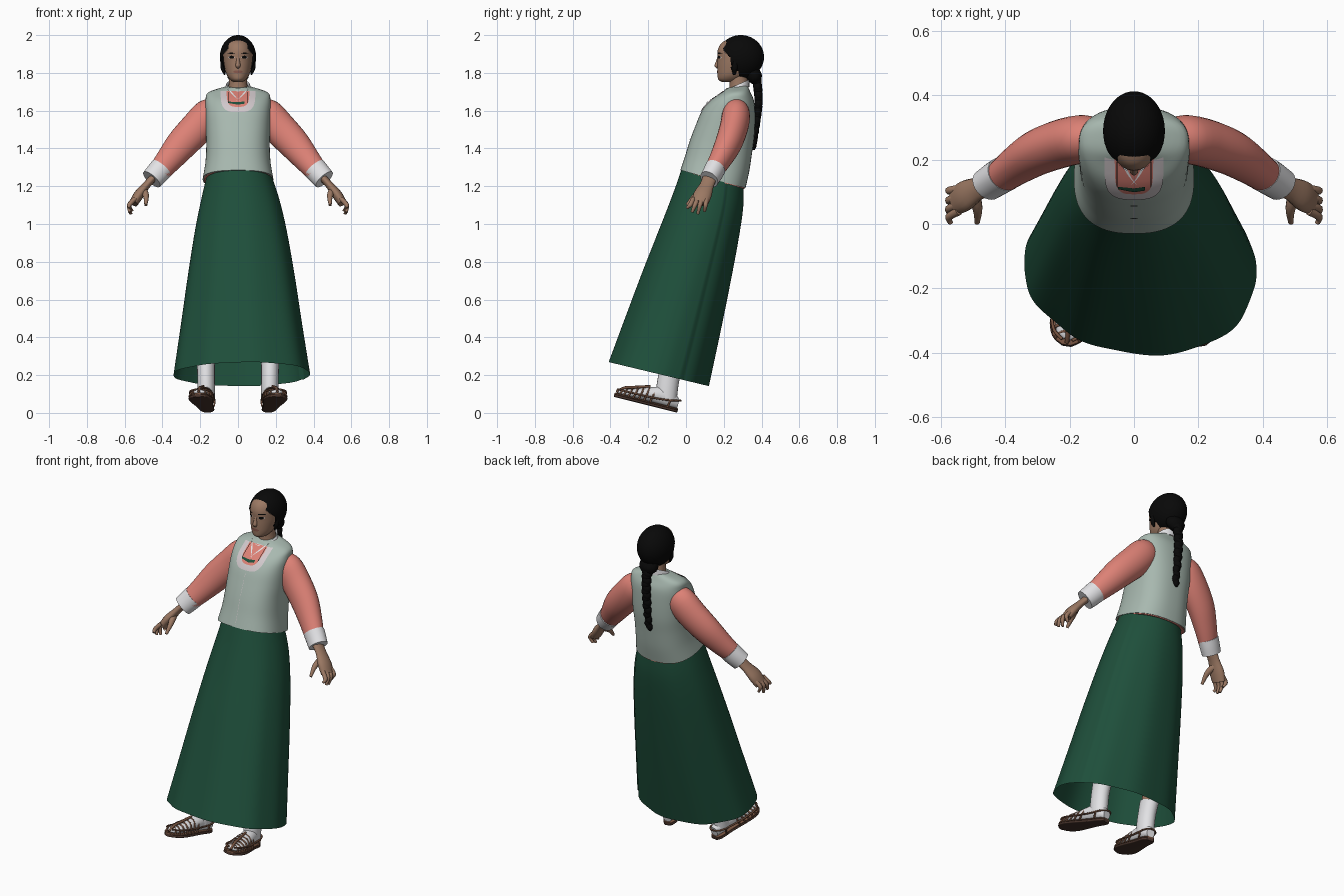
import bpy, bmesh, math
from mathutils import Vector
from mathutils.bvhtree import BVHTree

if "Cube" in bpy.data.objects:
    bpy.data.objects.remove(bpy.data.objects["Cube"])

def material(name, r, g, b):
    m = bpy.data.materials.new(name)
    m.diffuse_color = (r, g, b, 1)
    m.use_nodes = True
    m.node_tree.nodes["Principled BSDF"].inputs["Base Color"].default_value = m.diffuse_color
    return m

GREEN = material("skirt green", .013, .077, .043)
MINT = material("vest mint", .39, .48, .43)
CORAL = material("sleeve coral", .72, .22, .18)
WHITE = material("cotton white", .76, .76, .78)
TRIM = material("trim pale grey", .64, .58, .60)
SKIN = material("skin", .33, .19, .125)
HAIR = material("hair black", .0025, .0025, .0025)
STRAW = material("sandal straw", .18, .085, .05)
SOLE = material("sole brown", .07, .037, .027)
LIP = material("lip", .25, .10, .075)

def spow(v, p):
    return math.copysign(abs(v) ** p, v)

def finish(name, bm, mat, sharp=50):
    me = bpy.data.meshes.new(name)
    bm.to_mesh(me)
    bm.free()
    me.materials.append(mat)
    me.shade_smooth()
    me.set_sharp_from_angle(angle=math.radians(sharp))
    ob = bpy.data.objects.new(name, me)
    bpy.context.collection.objects.link(ob)
    return ob

def spline(keys, n):
    """Catmull-Rom resampling of equal-length tuples."""
    out, last = [], len(keys) - 1
    for i in range(last):
        p = [keys[max(0, min(last, i + k))] for k in (-1, 0, 1, 2)]
        for j in range(n + (i == last - 1)):
            t = j / n
            out.append([b + .5 * t * (c - a + t * (2*a - 5*b + 4*c - d + t * (3*b - 3*c + d - a)))
                        for a, b, c, d in zip(*p)])
    return out

def loft(name, keys, mat, segs=32, steps=4, p=1, caps=(True, True), shape=None):
    """Skin rings given as centre, first axis, second axis."""
    bm, rings = bmesh.new(), []
    rows = spline(keys, steps)
    for i, k in enumerate(rows):
        c, A, B = Vector(k[:3]), Vector(k[3:6]), Vector(k[6:9])
        ring = []
        for j in range(segs):
            a = 2 * math.pi * j / segs
            m = shape(a, i / (len(rows) - 1)) if shape else 1
            ring.append(bm.verts.new(c + m * (A * spow(math.cos(a), p) + B * spow(math.sin(a), p))))
        rings.append(ring)
    for r, q in zip(rings, rings[1:]):
        for j in range(segs):
            bm.faces.new((r[j], r[(j + 1) % segs], q[(j + 1) % segs], q[j]))
    for use, r in zip(caps, (rings[0], rings[-1])):
        if use:
            bm.faces.new(r)
    bmesh.ops.recalc_face_normals(bm, faces=bm.faces)
    return finish(name, bm, mat)

def bands(rows):
    """Body rings from front point, back point, half width and x offset."""
    return [(cx, (yf + yb) / 2, (zf + zb) / 2, 0, (yf - yb) / 2, (zf - zb) / 2, rx, 0, 0)
            for yf, zf, yb, zb, rx, cx in rows]

def tube(name, pts, mat, flat=(1, 1), ref=(0, 1, 0), segs=12, steps=4):
    """Tube through (x, y, z, radius) points; second axis lies near ref."""
    keys = []
    for i, q in enumerate(pts):
        t = (Vector(pts[min(i + 1, len(pts) - 1)][:3]) - Vector(pts[max(i - 1, 0)][:3])).normalized()
        A = t.cross(Vector(ref)).normalized()
        B = A.cross(t)
        keys.append((*q[:3], *(A * q[3] * flat[0]), *(B * q[3] * flat[1])))
    return loft(name, keys, mat, segs, steps)

def decal(name, target, rows, mat, off=.003, cross=6):
    """Thin plate projected from the front; rows are pairs of (x, z) points."""
    me = target.data
    tree = BVHTree.FromPolygons([v.co for v in me.vertices], [f.vertices for f in me.polygons])
    bm, grid = bmesh.new(), []
    for (x0, z0), (x1, z1) in rows:
        line = []
        for k in range(cross + 1):
            x, z = x0 + (x1 - x0) * k / cross, z0 + (z1 - z0) * k / cross
            hit = tree.ray_cast(Vector((x, -1, z)), Vector((0, 1, 0)))[0]
            line.append(bm.verts.new((x, (hit.y if hit else .24) - off, z)))
        grid.append(line)
    for r, q in zip(grid, grid[1:]):
        for k in range(cross):
            bm.faces.new((r[k], r[k + 1], q[k + 1], q[k]))
    bm.normal_update()
    if sum(f.normal.y for f in bm.faces) > 0:
        bmesh.ops.reverse_faces(bm, faces=bm.faces)
    finish(name, bm, mat)

def oval(cx, cz, w, h):
    ts = [math.pi * (i + .2) / 10.4 for i in range(11)]
    return [((cx - w * math.cos(t), cz - h * math.sin(t)), (cx - w * math.cos(t), cz + h * math.sin(t))) for t in ts]

# Skirt: wide wrap with soft folds and an overlapping edge on one side
def folds(a, t):
    k = 1 - t
    m = 1 + k * .012 * math.sin(9 * a)
    if math.cos(a) > 0:
        m += k * .055 * math.sin(2 * a)
    d = math.radians(115) - a
    return m + (.03 * (1 - d / .9) if 0 < d < .9 else 0)

loft("skirt", bands([(-.405, .268, .12, .142, .358, .013), (-.313, .52, .18, .42, .318, .013),
                     (-.22, .77, .235, .69, .28, .013), (-.13, 1.0, .28, .93, .241, .012),
                     (-.065, 1.17, .303, 1.09, .205, .01), (-.02, 1.3, .305, 1.21, .17, .005)]),
     GREEN, 120, 5, .95, (False, True), folds)

# Vest, with the jacket hem peeking out below it
vest = loft("vest", bands([(-.03, 1.285, .315, 1.19, .187, 0), (-.005, 1.36, .335, 1.28, .173, 0),
                           (.02, 1.44, .35, 1.38, .168, 0), (.05, 1.52, .362, 1.47, .17, 0),
                           (.085, 1.6, .365, 1.57, .172, 0), (.13, 1.655, .36, 1.65, .172, 0),
                           (.19, 1.695, .34, 1.70, .156, 0), (.215, 1.72, .325, 1.735, .06, 0)]),
            MINT, 64, 5, .8)
loft("jacket_hem", bands([(-.02, 1.283, .311, 1.185, .181, 0), (-.018, 1.31, .31, 1.22, .17, 0)]),
     CORAL, 64, 2, .8)

# Neck opening: jacket front, pale border, white lapels, cord and ribbon
us = [math.pi * (1 + i / 24) for i in range(25)]
def u_pt(t, w, h):
    return (w * spow(math.cos(t), .6), 1.705 + h * spow(math.sin(t), .6))
decal("jacket_front", vest, [((-x, z), (x, z)) for x, z in
      [(.03, 1.612), (.055, 1.622), (.062, 1.64), (.062, 1.66), (.062, 1.68), (.06, 1.705)]], CORAL, .003, 12)
decal("neck_border", vest, [(u_pt(t, .06, .085), u_pt(t, .092, .113)) for t in us], TRIM, .006)
for s in (1, -1):
    decal("lapel", vest, [((s * x, z), (s * (x + .026), z + .02)) for x, z in
                          [(-.01, 1.652), (.006, 1.667), (.02, 1.684), (.034, 1.70)]], WHITE, .006)
    decal("cord", vest, [((s * .051, z), (s * .054, z)) for z in (1.64, 1.66, 1.68, 1.70)], HAIR, .005, 1)
decal("ribbon", vest, [((-.05, 1.64), (-.05, 1.648)), ((0, 1.632), (0, 1.645)), ((.035, 1.637), (.035, 1.649))],
      GREEN, .009)
decal("vest_seam", vest, [((-.001, z / 100), (.001, z / 100)) for z in range(130, 159, 2)], TRIM, .001, 1)
for z in (1.45, 1.55):
    decal("vest_button", vest, oval(0, z, .012, .005), MINT, .006)

# Neck and collar
tube("neck", [(0, .28, 1.67, .058), (0, .28, 1.73, .05), (0, .275, 1.80, .046)], SKIN, segs=20)
loft("collar", bands([(.19, 1.70, .335, 1.725, .075, 0), (.215, 1.712, .335, 1.765, .062, 0)]), WHITE,
     caps=(True, False))

# Head and face
head = loft("head", bands([(f, z, b, z, w, 0) for z, f, b, w in
            [(1.752, .19, .25, .022), (1.765, .171, .29, .042), (1.79, .167, .32, .06), (1.83, .166, .35, .071),
             (1.87, .167, .37, .077), (1.92, .168, .38, .078), (1.96, .19, .37, .062), (1.985, .24, .34, .03)]]),
            SKIN, 40, 4)
tube("nose", [(0, .174, 1.885, .007), (0, .169, 1.86, .010), (0, .164, 1.838, .013), (0, .171, 1.827, .008)], SKIN)
decal("mouth", head, oval(0, 1.806, .024, .008), LIP)
for s in (1, -1):
    decal("eye_white", head, oval(s * .034, 1.882, .016, .006), WHITE, .002)
    decal("eye", head, oval(s * .034, 1.883, .013, .008), HAIR, .004)
    decal("eyebrow", head, oval(s * .036, 1.904, .02, .003), HAIR, .003)

# Hair cap, with the face opening cut away
bm = bmesh.new()
bmesh.ops.create_uvsphere(bm, u_segments=96, v_segments=60, radius=1)
for v in bm.verts:
    v.co = Vector((v.co.x * .096, .29 + v.co.y * .123, 1.884 + v.co.z * .116))
def is_face(c):
    return (c.y < .238 and c.z < 1.95 - 9 * c.x ** 2) or (c.z < 1.81 and c.y < .28)
bmesh.ops.delete(bm, geom=[f for f in bm.faces if is_face(f.calc_center_median())], context='FACES')
finish("hair", bm, HAIR)
for s in (1, -1):
    tube("side_lock", [(s * .086, .262, 1.86, .008), (s * .082, .257, 1.825, .012), (s * .07, .255, 1.79, .005)],
         HAIR, (.8, 1.3))

# Braid: nape knot, then alternating plaits
tube("nape_knot", [(0, .34, 1.82, .05), (0, .365, 1.775, .05), (0, .375, 1.745, .025)], HAIR, (1.1, .8))
path = spline([(.375, 1.76), (.384, 1.66), (.376, 1.55), (.357, 1.42)], 5)
for i, (y, z) in enumerate(path):
    r, x = .029 - .0006 * i, .006 * (-1) ** i
    tube("braid_plait", [(-x, y, z + .026, r * .6), (0, y, z + .01, r), (x, y, z - .012, r * .9),
                         (x, y, z - .028, r * .4)], HAIR, (1, .85), steps=2)

for s in (1, -1):
    # Sleeve and cuff
    def side(*pts):
        return [(s * x, y, z, r) for x, y, z, r in pts]
    tube("sleeve", side((.09, .268, 1.62, .06), (.15, .266, 1.58, .087), (.22, .252, 1.505, .089),
                        (.30, .222, 1.42, .083), (.37, .178, 1.335, .069), (.42, .14, 1.275, .058)),
         CORAL, (1, .84), segs=28)
    tube("cuff", side((.405, .155, 1.295, .063), (.43, .14, 1.266, .061), (.457, .122, 1.236, .058)),
         WHITE, (1, .88), segs=28)
    # Hand
    tube("palm", side((.44, .13, 1.255, .036), (.485, .11, 1.205, .034), (.525, .088, 1.155, .044),
                      (.553, .072, 1.11, .04)), SKIN, (.6, 1.1), segs=16)
    for k, tip in enumerate([(.571, .004, 1.085), (.573, .032, 1.062), (.567, .062, 1.053), (.56, .098, 1.068)]):
        y0 = .04 + .023 * k
        tube("finger", side((.545, y0, 1.135, .013), (.576, (y0 + tip[1]) / 2, 1.1, .012), (*tip, .008)), SKIN, segs=10)
    tube("thumb", side((.505, .1, 1.18, .024), (.487, .05, 1.15, .016), (.488, .004, 1.10, .008)),
         SKIN, ref=(1, 0, 0), segs=10)

    # Legs and socks
    tube("leg", side((.17, -.07, .26, .044), (.168, -.03, .4, .05), (.16, .005, .55, .055)), SKIN, segs=20)
    tube("sock", side((.168, -.105, .07, .045), (.168, -.10, .13, .046), (.169, -.09, .19, .046), (.17, -.07, .262, .048)),
         WHITE, (1, 1.25), segs=20)

    # Foot frame: along, across and up, tilted with the toes raised
    fwd = Vector((s * .15, -.962, .24)).normalized()
    up = Vector((0, .24, .97)).normalized()
    across = Vector((s, 0, 0)) - fwd * (s * fwd.x)
    def P(u, v, w):
        return Vector((s * .158, -.05, .001)) + fwd * u + across * v + up * w
    def slab(rows):
        return [(*P(u, 0, w), *(across * hw), *(up * h)) for u, hw, w, h in rows]
    outline = [(0, .022), (.03, .038), (.11, .044), (.2, .058), (.27, .064), (.32, .05), (.345, .016)]
    loft("sandal_sole", slab([(u, w, .009, .008) for u, w in outline]), SOLE, 24, 4, .5)
    loft("sandal_bed", slab([(u, w * .96, .019, .005) for u, w in outline]), STRAW, 24, 4, .5)
    loft("sock_foot", slab([(.006, .025, .048, .028), (.05, .04, .062, .045), (.11, .044, .066, .048),
                            (.18, .047, .056, .037), (.25, .05, .043, .026), (.31, .038, .036, .016),
                            (.33, .014, .034, .008)]), WHITE, 24)
    # Straw loops over the toes, side cords and heel strap
    for u, hw, h in [(.16, .052, .102), (.195, .058, .093), (.225, .061, .083), (.255, .062, .075),
                     (.283, .059, .066), (.308, .052, .058), (.328, .038, .05)]:
        tube("sandal_loop", [(*P(u - .02 * math.sin(t), hw * math.cos(t), .018 + (h - .018) * math.sin(t)), .005)
                             for t in [math.pi * i / 6 for i in range(7)]], STRAW, segs=8, steps=2)
    tube("sandal_heel_strap", [(*P(u, v, w), .005) for u, v, w in
         [(.2, -.056, .045), (.1, -.047, .05), (.02, -.036, .062), (-.006, 0, .068), (.02, .036, .062),
          (.1, .047, .05), (.2, .056, .045)]], STRAW, ref=(0, 0, 1), segs=8)
    for v in (-1, 1):
        tube("sandal_side_cord", [(*P(u, v * w, .045), .005) for u, w in
             [(.16, .052), (.22, .059), (.27, .058), (.31, .045), (.335, .016)]], STRAW, ref=(0, 0, 1), segs=8)
        tube("sandal_post", [(*P(.06, v * .041, .018), .005), (*P(.055, v * .044, .055), .005)], STRAW, segs=8)
    tube("sandal_toe_cord", [(*P(.34, 0, .03), .007), (*P(.3, 0, .062), .008), (*P(.25, 0, .077), .008),
                             (*P(.17, 0, .102), .007)], STRAW, ref=(1, 0, 0), segs=8)
